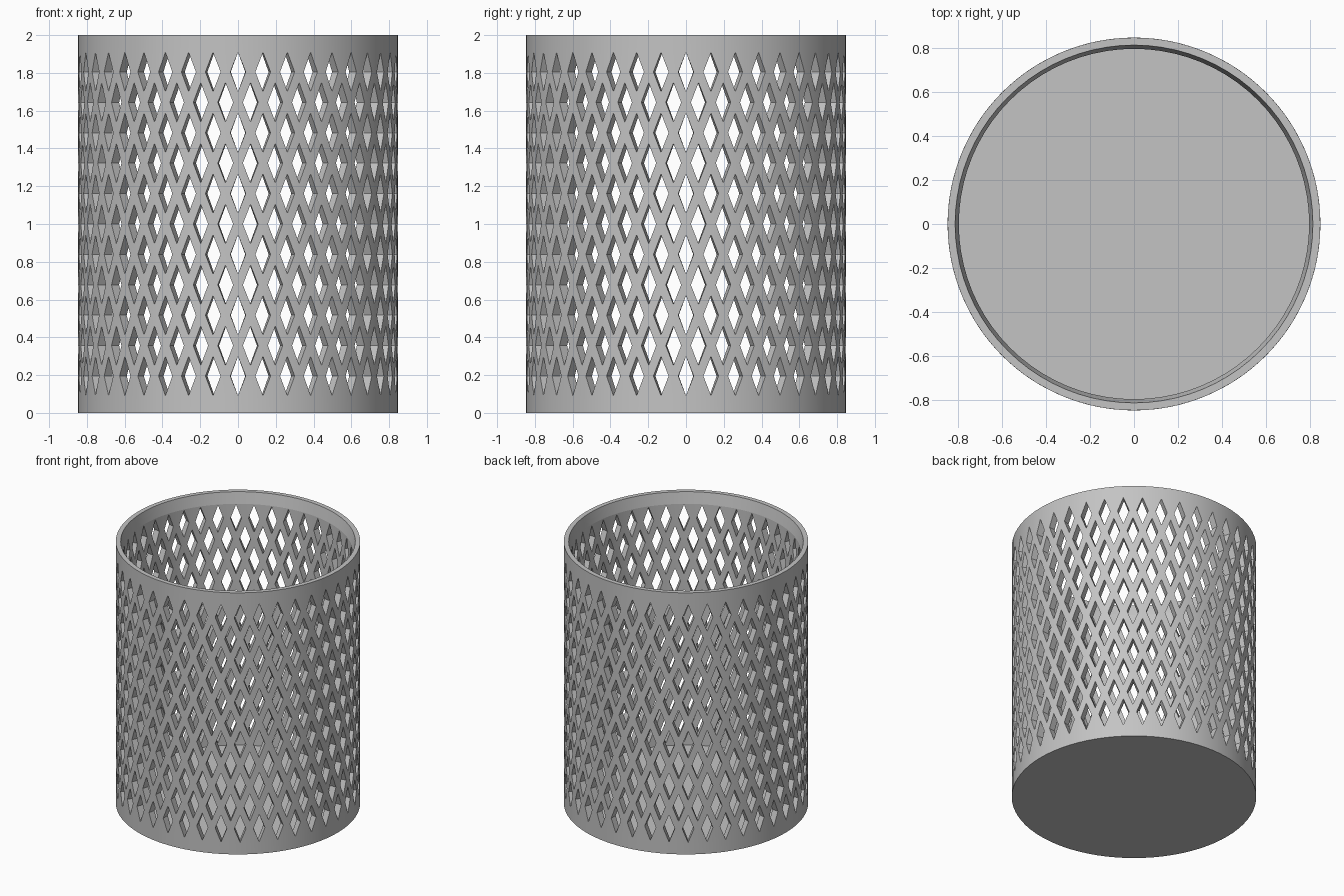
import bpy
import bmesh
from math import radians, sin, cos

cube = bpy.data.objects.get("Cube")
if cube:
    bpy.data.objects.remove(cube, do_unlink=True)

# Main dimensions
HEIGHT, FLOOR_TOP = 2.0, 0.07
R_OUT, R_IN, R_LIP = 0.847, 0.796, 0.813
COLUMNS, ROWS = 80, 11
STEP = 360 / COLUMNS
FIRST_Z, PITCH = 0.195, 0.161
BAND_LOW, BAND_HIGH = 0.085, 1.915
HOLE_W, HOLE_H = 2.75, 0.104     # half width in degrees, half height

bm = bmesh.new()


def point(radius, degrees, z):
    a = radians(degrees)
    return bm.verts.new((radius * cos(a), radius * sin(a), z))


def ring(radius, z):
    return [point(radius, k * STEP, z) for k in range(COLUMNS)]


def bridge(a, b):
    """Join two equal closed loops with quads."""
    n = len(a)
    for i in range(n):
        j = (i + 1) % n
        bm.faces.new((a[i], a[j], b[j], b[i]))


def lattice_skin(radius):
    """Diamond cells, each framing a hole; returns end rings and hole loops."""
    nodes, holes = {}, []

    def node(k, r):
        key = (k % COLUMNS, r)
        if key not in nodes:
            z = min(max(FIRST_Z + r * PITCH, BAND_LOW), BAND_HIGH)
            nodes[key] = point(radius, key[0] * STEP, z)
        return nodes[key]

    for r in range(ROWS):
        z = FIRST_Z + r * PITCH
        for k in range(r % 2, COLUMNS, 2):
            cell = [node(k + 1, r), node(k, r + 1), node(k - 1, r), node(k, r - 1)]
            hole = [point(radius, k * STEP + dx * HOLE_W, z + dz * HOLE_H)
                    for dx, dz in ((1, 0), (0, 1), (-1, 0), (0, -1))]
            bridge(cell, hole)
            holes.append(hole)

    # Triangles that level off the zigzag at both ends
    for inner, outer in ((0, -1), (ROWS - 1, ROWS)):
        for k in range(1, COLUMNS, 2):
            for side in (-1, 1):
                bm.faces.new((node(k, inner), node(k, outer), node(k + side, outer)))
    low, high = ([node(k, r) for k in range(COLUMNS)] for r in (-1, ROWS))
    return low, high, holes


# Outer and inner wall skins, with the hole sides between them
out_low, out_high, out_holes = lattice_skin(R_OUT)
in_low, in_high, in_holes = lattice_skin(R_IN)
for a, b in zip(out_holes, in_holes):
    bridge(a, b)

# Plain top band with a tapered inner lip
top_out, top_in = ring(R_OUT, HEIGHT), ring(R_LIP, HEIGHT)
bridge(out_high, top_out)
bridge(top_out, top_in)
bridge(top_in, in_high)

# Plain bottom band, underside and floor
base, floor = ring(R_OUT, 0), ring(R_IN, FLOOR_TOP)
bridge(out_low, base)
bridge(in_low, floor)
bm.faces.new(base)
bm.faces.new(floor)

bmesh.ops.recalc_face_normals(bm, faces=bm.faces[:])
mesh = bpy.data.meshes.new("perforated_basket")
bm.to_mesh(mesh)
bm.free()
basket = bpy.data.objects.new("perforated_basket", mesh)
bpy.context.collection.objects.link(basket)

# Plain grey finish
grey = bpy.data.materials.new("plain_grey")
grey.use_nodes = True
colour = (0.55, 0.55, 0.55, 1)
grey.diffuse_color = colour
grey.node_tree.nodes["Principled BSDF"].inputs["Base Color"].default_value = colour
mesh.materials.append(grey)

# Round wall reads smooth, cut edges stay sharp
bpy.ops.object.select_all(action="DESELECT")
basket.select_set(True)
bpy.context.view_layer.objects.active = basket
bpy.ops.object.shade_smooth_by_angle(angle=radians(9))
